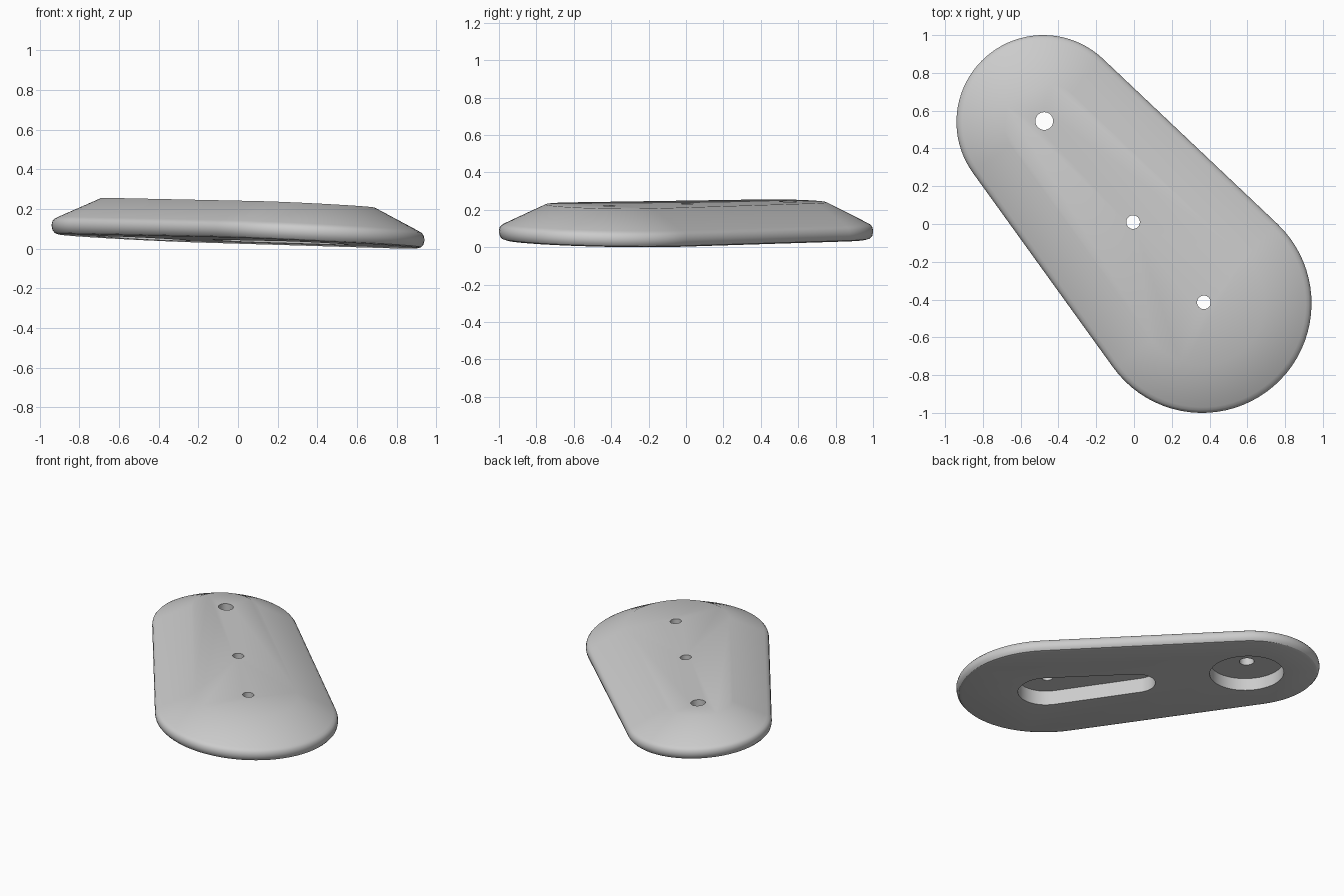
import bpy, bmesh, math
from mathutils import Vector

if "Cube" in bpy.data.objects:
    bpy.data.objects.remove(bpy.data.objects["Cube"], do_unlink=True)

grey = bpy.data.materials.new("plain_grey")
grey.use_nodes = True
colour = (0.6, 0.6, 0.6, 1)
grey.diffuse_color = colour
grey.node_tree.nodes["Principled BSDF"].inputs["Base Color"].default_value = colour


def capsule(a, ra, b, rb, steps=40):
    """Outline around two circles joined by their outer tangents."""
    a, b = Vector(a), Vector(b)
    d = b - a
    phi = math.atan2(d.y, d.x)
    t = math.acos((ra - rb) / d.length)
    points = []
    for centre, r, start, end in ((b, rb, phi - t, phi + t),
                                  (a, ra, phi + t, phi + 2 * math.pi - t)):
        for i in range(steps + 1):
            ang = start + (end - start) * i / steps
            points.append((centre.x + r * math.cos(ang), centre.y + r * math.sin(ang)))
    return points


def circle(centre, r, steps=48):
    return [(centre[0] + r * math.cos(2 * math.pi * i / steps),
             centre[1] + r * math.sin(2 * math.pi * i / steps)) for i in range(steps)]


def loft(name, layers):
    """Solid skinned through (outline, height) layers."""
    bm = bmesh.new()
    rings = [[bm.verts.new((x, y, z)) for x, y in outline] for outline, z in layers]
    n = len(rings[0])
    for low, high in zip(rings, rings[1:]):
        for i in range(n):
            j = (i + 1) % n
            bm.faces.new((low[i], low[j], high[j], high[i]))
    bm.faces.new(rings[0][::-1])
    bm.faces.new(rings[-1])
    mesh = bpy.data.meshes.new(name)
    bm.to_mesh(mesh)
    bm.free()
    mesh.materials.append(grey)
    obj = bpy.data.objects.new(name, mesh)
    bpy.context.collection.objects.link(obj)
    return obj


def cut(obj, outline, low, high):
    cutter = loft("cutter", [(outline, low), (outline, high)])
    cutter.hide_render = True
    mod = obj.modifiers.new("cut", 'BOOLEAN')
    mod.operation = 'DIFFERENCE'
    mod.solver = 'EXACT'
    mod.object = cutter
    bpy.ops.object.modifier_apply(modifier=mod.name)
    bpy.data.objects.remove(cutter, do_unlink=True)


# Plate body: rounded rim, then a shallow chamfer up to the flat top
small_end, large_end = (-0.48, 0.54), (0.36, -0.42)
profile = [(0.035, 0), (0.016, 0.006), (0.004, 0.02), (0, 0.038), (0, 0.05),
           (0.004, 0.066), (0.014, 0.078), (0.03, 0.087), (0.25, 0.194)]
plate = loft("plate", [(capsule(small_end, 0.46 - inset, large_end, 0.58 - inset), z)
                       for inset, z in profile])
bpy.ops.object.select_all(action='DESELECT')
bpy.context.view_layer.objects.active = plate
plate.select_set(True)

# Round pocket and tapered slot in the underside
end_hole, middle_hole, front_hole = (-0.475, 0.545), (-0.005, 0.01), (0.37, -0.415)
cut(plate, circle(end_hole, 0.235), -0.1, 0.085)
cut(plate, capsule(middle_hole, 0.125, front_hole, 0.185, 24), -0.1, 0.1)

# Through holes
for centre, radius in ((end_hole, 0.047), (middle_hole, 0.036), (front_hole, 0.036)):
    cut(plate, circle(centre, radius, 32), -0.2, 0.4)

# Gentle tilt of the whole plate
for v in plate.data.vertices:
    v.co.z += 0.038 - 0.049 * v.co.x - 0.02 * v.co.y

bpy.ops.object.shade_smooth_by_angle(angle=math.radians(30))
